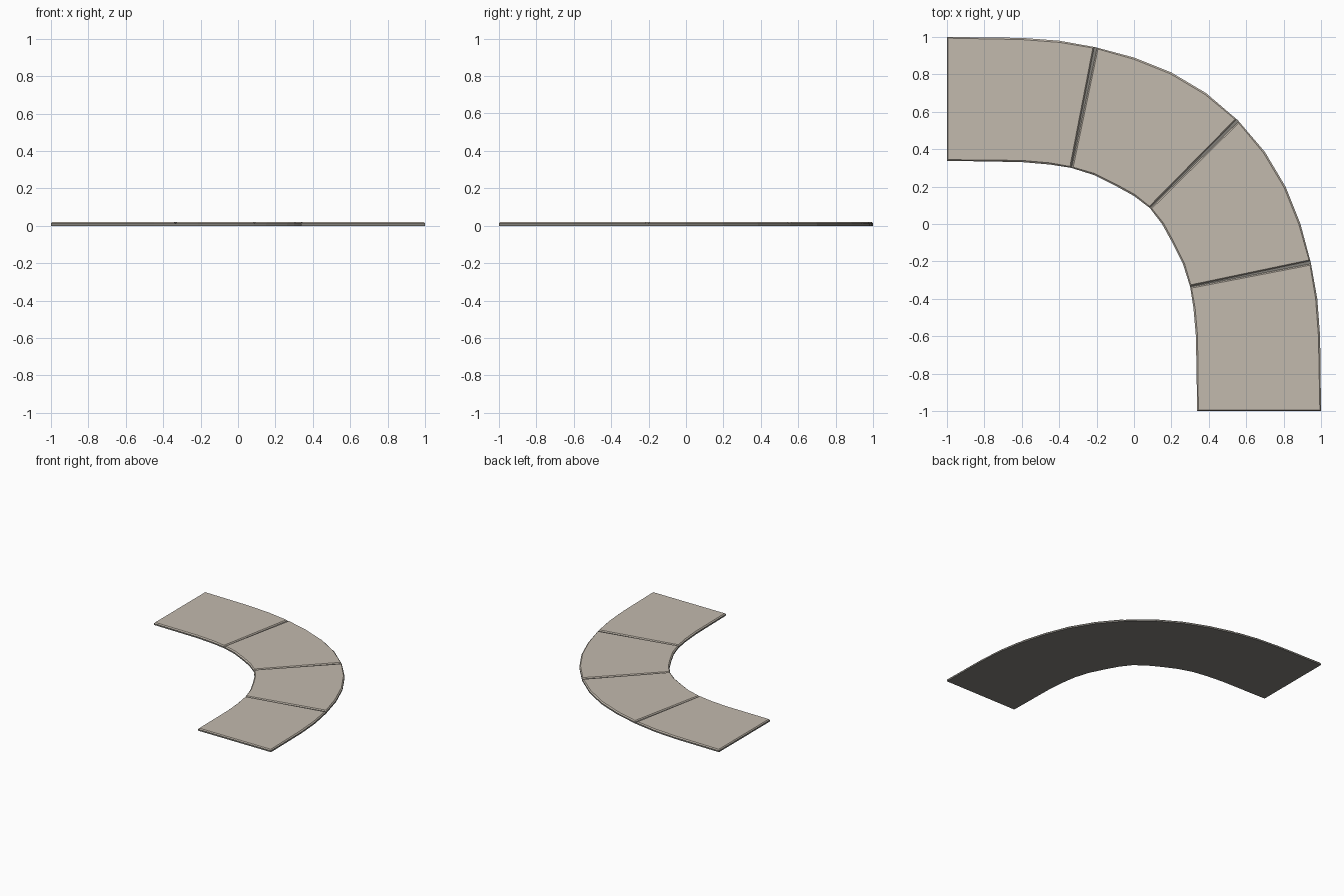
import bpy, bmesh
from mathutils import Vector

if "Cube" in bpy.data.objects:
    bpy.data.objects.remove(bpy.data.objects["Cube"])


def material(name, rgb):
    m = bpy.data.materials.new(name)
    m.diffuse_color = (*rgb, 1)
    m.use_nodes = True
    m.node_tree.nodes["Principled BSDF"].inputs["Base Color"].default_value = m.diffuse_color
    return m


stone = material("warm grey stone", (0.545, 0.49, 0.42))
edge = material("dark grey edge", (0.23, 0.22, 0.197))

# Half of each kerb curve, up to the diagonal; the rest is mirrored across y = x
outer = [(-1, 1), (-0.6, 0.995), (-0.4, 0.98), (-0.205, 0.945), (0, 0.89),
         (0.2, 0.81), (0.385, 0.70), (0.555, 0.555)]
inner = [(-1, 0.338), (-0.6, 0.331), (-0.45, 0.318), (-0.335, 0.30), (-0.215, 0.262),
         (-0.1, 0.205), (0.0, 0.15), (0.085, 0.085)]
outer += [(y, x) for x, y in reversed(outer[:-1])]
inner += [(y, x) for x, y in reversed(inner[:-1])]
outer = [Vector(p) for p in outer]
inner = [Vector(p) for p in inner]


def strip(a, b, z, gap_a=0, gap_b=0):
    """Flat polygon over stations a..b, with its ends pulled in at the joints."""
    bm = bmesh.new()
    sides = []
    for line, k in ((inner, 0.3), (outer, 1.0)):
        pts = [p.copy() for p in line[a:b + 1]]
        pts[0] += (pts[1] - pts[0]).normalized() * gap_a * k
        pts[-1] += (pts[-2] - pts[-1]).normalized() * gap_b * k
        sides.append(pts)
    f = bm.faces.new([bm.verts.new((*p, z)) for p in sides[0] + sides[1][::-1]])
    bm.normal_update()
    if f.normal.z < 0:
        f.normal_flip()
    return bm, f


def finish(bm, name, mat):
    me = bpy.data.meshes.new(name)
    bm.to_mesh(me)
    bm.free()
    me.materials.append(mat)
    bpy.context.collection.objects.link(bpy.data.objects.new(name, me))


H, TOP = 0.012, 0.02

# Base slab with straight sides
bm, f = strip(0, 14, 0)
ext = bmesh.ops.extrude_face_region(bm, geom=[f], use_keep_orig=True)
for v in ext["geom"]:
    if isinstance(v, bmesh.types.BMVert):
        v.co.z = H
bmesh.ops.recalc_face_normals(bm, faces=bm.faces)
finish(bm, "path_base", edge)

# Four paving slabs with sloped edges, separated by tapering joints
joints = [0, 3, 7, 11, 14]
for i, (a, b) in enumerate(zip(joints, joints[1:])):
    bm, f = strip(a, b, H, 0.008 if a else 0, 0.008 if b < 14 else 0)
    bmesh.ops.inset_individual(bm, faces=[f], thickness=0.009, depth=TOP - H)
    finish(bm, f"paving_slab_{i + 1}", stone)
